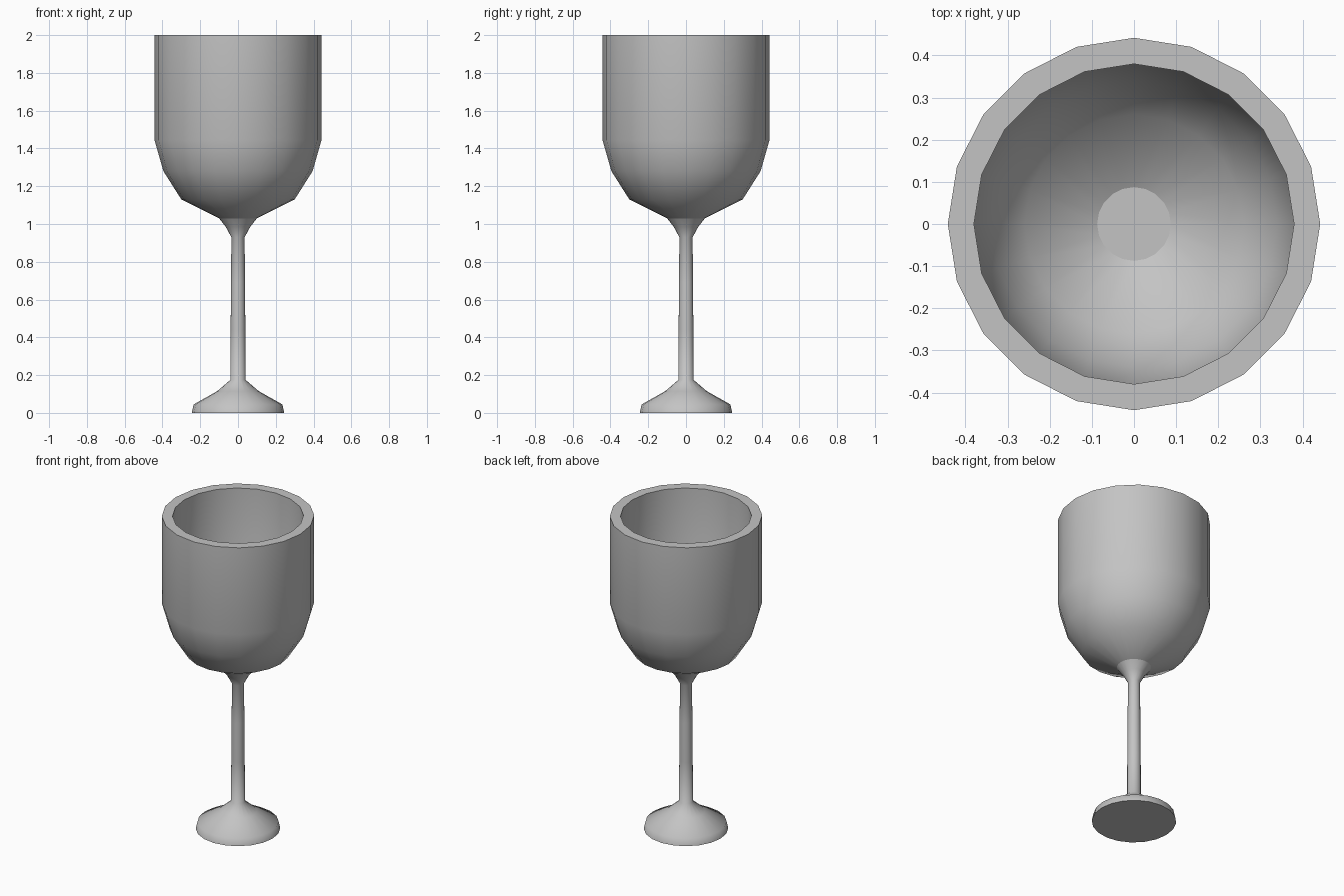
import bpy, bmesh, math

SIDES = 20

cube = bpy.data.objects.get("Cube")
if cube:
    bpy.data.objects.remove(cube, do_unlink=True)

# Single grey material
grey = bpy.data.materials.new("plain_grey")
grey.use_nodes = True
colour = (0.55, 0.55, 0.55, 1)
grey.diffuse_color = colour
grey.node_tree.nodes["Principled BSDF"].inputs["Base Color"].default_value = colour


def lathe(name, profile, cap_start=False, cap_end=False):
    """Revolve (radius, height) points about z, with optional flat end discs."""
    bm = bmesh.new()
    rings = []
    for r, z in profile:
        angles = [math.tau * i / SIDES for i in range(SIDES)]
        rings.append([bm.verts.new((r * math.cos(a), r * math.sin(a), z)) for a in angles])
    for low, high in zip(rings, rings[1:]):
        for i in range(SIDES):
            j = (i + 1) % SIDES
            bm.faces.new((low[i], low[j], high[j], high[i]))
    caps = []
    if cap_start:
        caps.append(bm.faces.new(rings[0][::-1]))
    if cap_end:
        caps.append(bm.faces.new(rings[-1]))
    for cap in caps:
        for edge in cap.edges:
            edge.smooth = False
    mesh = bpy.data.meshes.new(name)
    bm.to_mesh(mesh)
    bm.free()
    mesh.materials.append(grey)
    obj = bpy.data.objects.new(name, mesh)
    bpy.context.collection.objects.link(obj)
    bpy.ops.object.select_all(action='DESELECT')
    obj.select_set(True)
    bpy.context.view_layer.objects.active = obj
    bpy.ops.object.shade_smooth_by_angle(angle=math.radians(60))
    return obj


# Foot, slim stem and the flare under the bowl
lathe("foot_and_stem", [
    (0.245, 0), (0.235, 0.045), (0.11, 0.115), (0.04, 0.175),
    (0.039, 0.44), (0.037, 0.69), (0.035, 0.93), (0.065, 0.985), (0.10, 1.03),
], cap_start=True)

# Bowl: outer wall, flat rim, inner wall and floor
lathe("bowl", [
    (0.10, 1.03), (0.30, 1.13), (0.395, 1.28), (0.442, 1.445), (0.442, 2.0),
    (0.38, 2.0), (0.38, 1.45), (0.34, 1.31), (0.26, 1.18), (0.0875, 1.09),
], cap_end=True)
